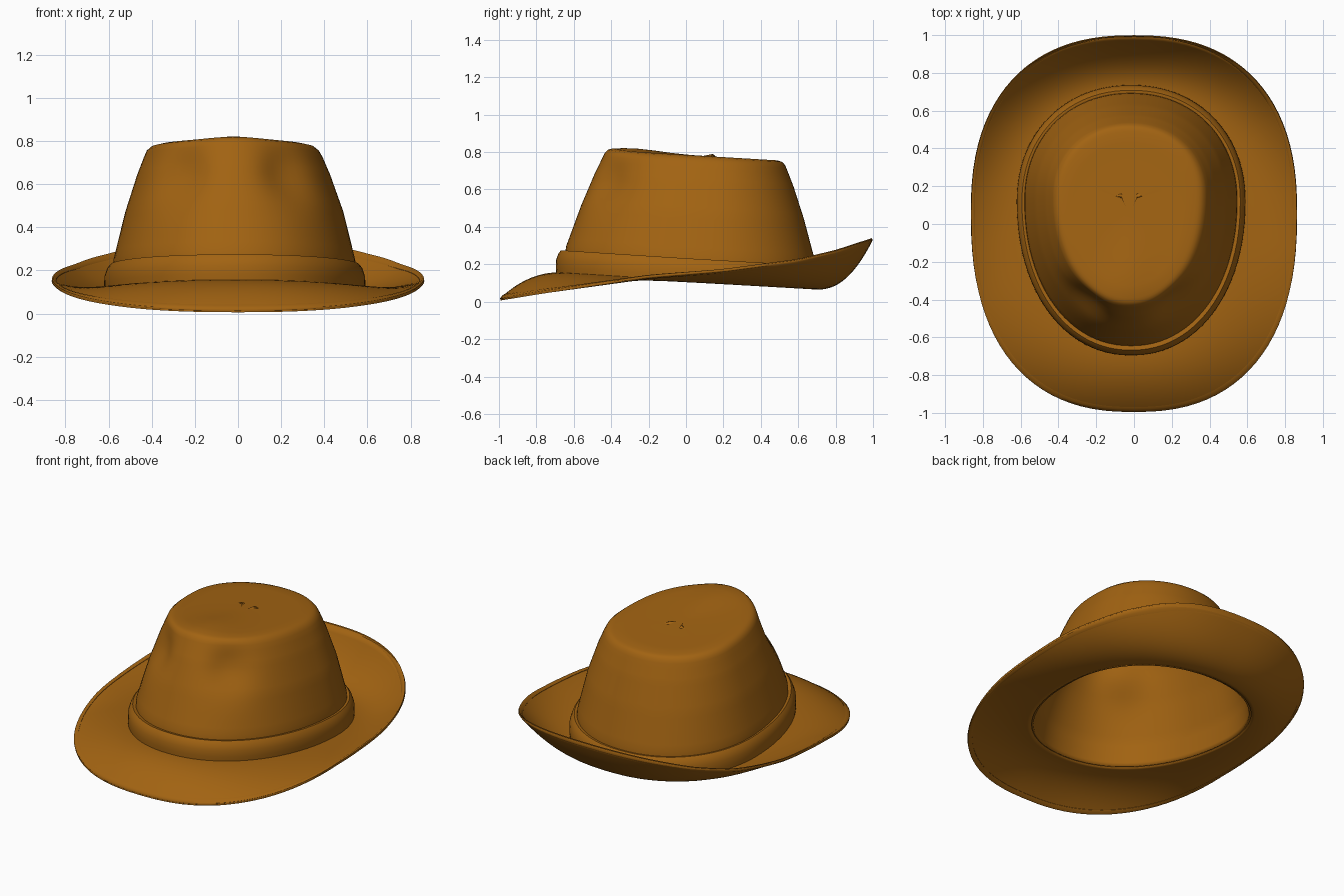
import bpy, bmesh
from math import cos, sin, pi, exp

if "Cube" in bpy.data.objects:
    bpy.data.objects.remove(bpy.data.objects["Cube"])

N = 96
felt = bpy.data.materials.new("brown_felt")
felt.diffuse_color = (0.36, 0.125, 0.006, 1)
felt.use_nodes = True
felt.node_tree.nodes["Principled BSDF"].inputs["Base Color"].default_value = felt.diffuse_color


def interp(table, v):
    if v <= table[0][0]:
        return table[0][1]
    for (a, p), (b, q) in zip(table, table[1:]):
        if v <= b:
            return p + (q - p) * (v - a) / (b - a)
    return table[-1][1]


def egg(i, cx, hx, front, back, yc, n):
    """Point on an egg outline, widest at y = yc."""
    a = 2 * pi * i / N
    c, s = cos(a), sin(a)
    x = cx + hx * (1 if c > 0 else -1) * abs(c) ** (2 / n)
    k = abs(s) ** (2 / n)
    return x, (yc + (back - yc) * k if s > 0 else yc + (front - yc) * k)


def loft(name, rings, cap=None, closed=False, thickness=0, offset=-1):
    bm = bmesh.new()
    vs = [[bm.verts.new(p) for p in r] for r in rings]
    pairs = list(zip(vs, vs[1:])) + ([(vs[-1], vs[0])] if closed else [])
    for a, b in pairs:
        for i in range(N):
            j = (i + 1) % N
            bm.faces.new((a[i], a[j], b[j], b[i]))
    if cap:
        c = bm.verts.new(cap)
        for i in range(N):
            bm.faces.new((vs[-1][i], vs[-1][(i + 1) % N], c))
    bmesh.ops.recalc_face_normals(bm, faces=bm.faces)
    me = bpy.data.meshes.new(name)
    bm.to_mesh(me)
    bm.free()
    ob = bpy.data.objects.new(name, me)
    bpy.context.collection.objects.link(ob)
    me.materials.append(felt)
    if thickness:
        m = ob.modifiers.new("thickness", 'SOLIDIFY')
        m.thickness, m.offset = thickness, offset
    bpy.ops.object.select_all(action='DESELECT')
    ob.select_set(True)
    bpy.context.view_layer.objects.active = ob
    bpy.ops.object.shade_smooth_by_angle(angle=0.7)
    return ob


# Heights: fold between crown and brim, sloping top, brim edge
def base_z(y):
    return interp([(-.7, .155), (0, .11), (.7, .07)], y)


def top_z(x, y):
    return .785 - .06 * y + .018 * exp(-((x + .02) / .13) ** 2 - ((y + .27) / .18) ** 2)


EDGE = [(-1, .012), (-.8, .045), (-.6, .075), (-.4, .105), (-.2, .135),
        (.2, .168), (.6, .222), (.8, .27), (1, .335)]


# Crown: (height fraction, centre x, half width, front y, back y)
def crown_ring(f, cx, hx, front, back):
    ring = []
    for i in range(N):
        x, y = egg(i, cx, hx, front, back, (front + back) / 2 + .1, 2.12)
        z = base_z(y) + f * (top_z(x, y) - base_z(y))
        for side in (-1, 1):            # front pinches
            d2 = ((x - side * .25 + .02) / .13) ** 2 + ((y + .42) / .13) ** 2 + ((z - .64) / .13) ** 2
            k = .045 * exp(-d2)
            x -= side * k * .75
            y += k * .65
        ring.append((x, y, z))
    return ring


KEYS = [(0, -.015, .575, -.665, .705), (.22, -.017, .56, -.64, .69),
        (.55, -.017, .505, -.56, .63), (.8, -.02, .448, -.49, .575),
        (.92, -.022, .415, -.45, .543), (.965, -.024, .4, -.435, .53),
        (.99, -.025, .38, -.418, .515), (1, -.025, .35, -.392, .488)]
rings = []
for a, b in zip(KEYS, KEYS[1:]):
    steps = 6 if b[0] - a[0] > .1 else 2
    for s in range(steps):
        rings.append(crown_ring(*[p + (q - p) * s / steps for p, q in zip(a, b)]))
yc = .05
for s in (1, .85, .7, .5, .3, .12):
    rings.append(crown_ring(1, -.025, .35 * s, yc + (-.392 - yc) * s, yc + (.488 - yc) * s))
loft("crown", rings, cap=(-.025, yc, top_z(-.025, yc)), thickness=.012)


# Brim: drops at the front, curls up at the back
def brim_ring(t, dz=0.0):
    ring = []
    for i in range(N):
        x0, y0 = egg(i, -.015, .575, -.665, .705, .12, 2.12)
        x1, y1 = egg(i, 0, .862, -.992, .995, .05, 2.4)
        z0, z1 = base_z(y0), interp(EDGE, y1)
        ring.append((x0 + (x1 - x0) * t, y0 + (y1 - y0) * t,
                     z0 + (z1 - z0) * t ** 2.2 + dz))
    return ring


loft("brim", [brim_ring(k / 14) for k in range(15)], thickness=.01, offset=0)

# Rolled hem along the brim edge
loft("brim_hem", [brim_ring(t, dz) for t, dz in
                  ((.93, .008), (.97, .011), (1, .007), (1, -.007), (.97, -.011), (.93, -.008))],
     closed=True)


# Hat band around the foot of the crown
def band_ring(grow, h):
    ring = []
    for i in range(N):
        x, y = egg(i, -.015, .57 + grow, -.66 - grow, .70 + grow, .12, 2.12)
        ring.append((x, y, base_z(y) + h))
    return ring


loft("hat_band", [band_ring(g, h) for g, h in
                  ((0, 0), (.034, 0), (.036, .03), (.034, .07), (.022, .105), (.008, .122), (-.016, .118))],
     closed=True)
